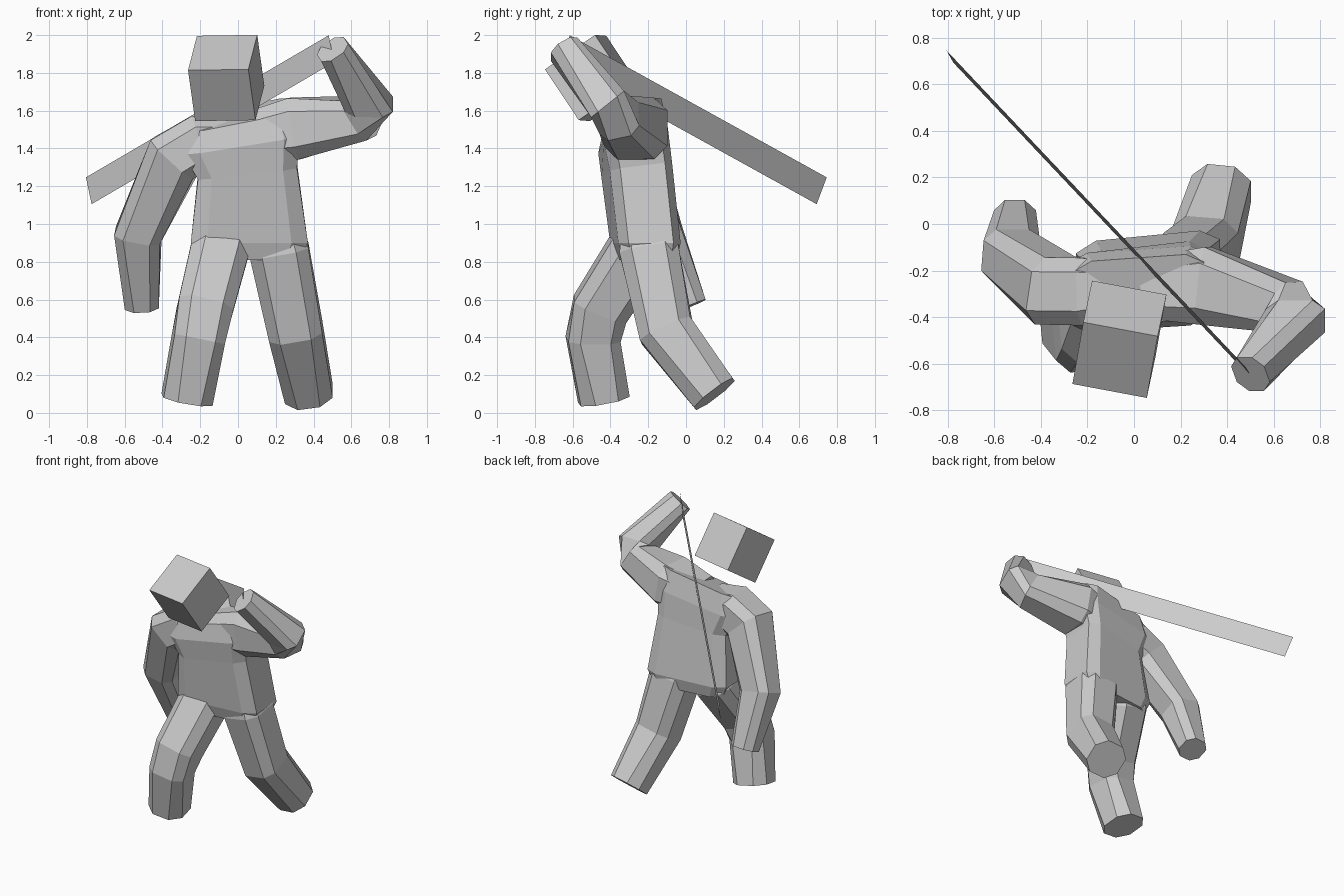
import bpy, bmesh
from mathutils import Vector, Matrix

if "Cube" in bpy.data.objects:
    bpy.data.objects.remove(bpy.data.objects["Cube"])

def octagon(c, u, v, k=0.3):
    """Chamfered rectangle around c with half axes u and v."""
    m = 1 - k * 1.4
    c, u, v = Vector(c), Vector(u), Vector(v)
    return [c + u * a + v * b for a, b in
            ((1, -m), (1, m), (m, 1), (-m, 1), (-1, m), (-1, -m), (-m, -1), (m, -1))]

def loft(name, rings):
    bm = bmesh.new()
    loops = [[bm.verts.new(p) for p in r] for r in rings]
    for a, b in zip(loops, loops[1:]):
        for i in range(8):
            j = (i + 1) % 8
            bm.faces.new((a[i], a[j], b[j], b[i]))
    bm.faces.new(loops[0])
    bm.faces.new(loops[-1])
    bmesh.ops.recalc_face_normals(bm, faces=bm.faces)
    me = bpy.data.meshes.new(name)
    bm.to_mesh(me)
    bm.free()
    ob = bpy.data.objects.new(name, me)
    bpy.context.collection.objects.link(ob)
    return ob

def limb(name, path, ref):
    """Mitred octagonal tube through (centre, radius) points; ref sets its roll."""
    pts = [Vector(p) for p, r in path]
    rings = []
    for i, (p, r) in enumerate(path):
        d0 = (pts[i] - pts[max(i - 1, 0)]).normalized()
        d1 = (pts[min(i + 1, len(pts) - 1)] - pts[i]).normalized()
        t = (d0 + d1).normalized()
        u = Vector(ref)
        u = (u - t * u.dot(t)).normalized()
        ring = octagon(p, u * r, t.cross(u) * r, 0.38 if i == 0 else 0.3)
        if 0 < i < len(path) - 1:
            bend = (d1 - d0).normalized()
            grow = 1 / max(t.dot(d1), 0.8) - 1
            ring = [q + bend * ((q - pts[i]).dot(bend) * grow) for q in ring]
        rings.append(ring)
    return loft(name, rings)

# Torso: leaning, twisted, right shoulder raised
body = loft("body", [
    octagon((0.06, -0.21, 0.81), (0.27, 0.03, 0), (0, 0.14, 0), 0.2),
    octagon((0.06, -0.215, 0.90), (0.31, 0.03, 0), (0, 0.165, 0), 0.2),
    octagon((0.05, -0.26, 1.28), (0.262, 0.03, 0.03), (0, 0.165, 0.02), 0.2),
    octagon((0.02, -0.28, 1.44), (0.31, 0.02, 0.05), (0, 0.17, 0.03), 0.2),
    octagon((0.02, -0.285, 1.58), (0.28, 0.02, 0.055), (0, 0.14, 0.045), 0.2),
])

# Legs and arms
limbs = [
    limb("front_leg", [((-0.27, -0.435, 0.07), 0.132), ((-0.21, -0.492, 0.39), 0.136),
                       ((-0.175, -0.455, 0.55), 0.147), ((-0.095, -0.25, 0.87), 0.155),
                       ((-0.06, -0.22, 0.98), 0.12)], (1, 0.1, 0)),
    limb("back_leg", [((0.375, 0.15, 0.10), 0.128), ((0.305, -0.105, 0.435), 0.143),
                      ((0.218, -0.195, 0.86), 0.157), ((0.20, -0.21, 0.97), 0.13)], (1, 0, 0)),
    limb("hanging_arm", [((-0.51, 0.02, 0.565), 0.09), ((-0.53, -0.135, 0.94), 0.12),
                         ((-0.34, -0.285, 1.35), 0.145), ((-0.2, -0.29, 1.43), 0.145),
                         ((-0.05, -0.28, 1.45), 0.11)], (0, 1, 0)),
    limb("raised_arm", [((0.50, -0.645, 1.925), 0.085), ((0.693, -0.415, 1.635), 0.112),
                        ((0.642, -0.355, 1.56), 0.115), ((0.30, -0.265, 1.505), 0.165),
                        ((0.05, -0.275, 1.46), 0.13)], (0, 1, 0)),
]

# Merge the limbs into one skin
for l in limbs:
    m = body.modifiers.new("union", 'BOOLEAN')
    m.operation, m.solver, m.object = 'UNION', 'EXACT', l
dg = bpy.context.evaluated_depsgraph_get()
merged = bpy.data.meshes.new_from_object(body.evaluated_get(dg))
body.modifiers.clear()
body.data = merged
for l in limbs:
    bpy.data.objects.remove(l)

# Head: cube tipped forward
u = Vector((0.32, -0.06, 0.005)).normalized()
v = Vector((0.045, 0.265, 0.182))
v = (v - u * v.dot(u)).normalized()
w = u.cross(v)
bpy.ops.mesh.primitive_cube_add(size=0.325)
head = bpy.context.object
head.name = "head"
head.matrix_world = Matrix.Translation((-0.0625, -0.495, 1.773)) @ Matrix((u, v, w)).transposed().to_4x4()

# Blade: flat strip from the raised hand to the rear
tip, side, run = Vector((-0.805, 0.745, 1.247)), Vector((0.03, -0.053, -0.142)), Vector((1.285, -1.36, 0.752))
me = bpy.data.meshes.new("blade")
me.from_pydata([tip, tip + side, tip + side + run, tip + run], [], [(0, 1, 2, 3)])
bpy.context.collection.objects.link(bpy.data.objects.new("blade", me))
